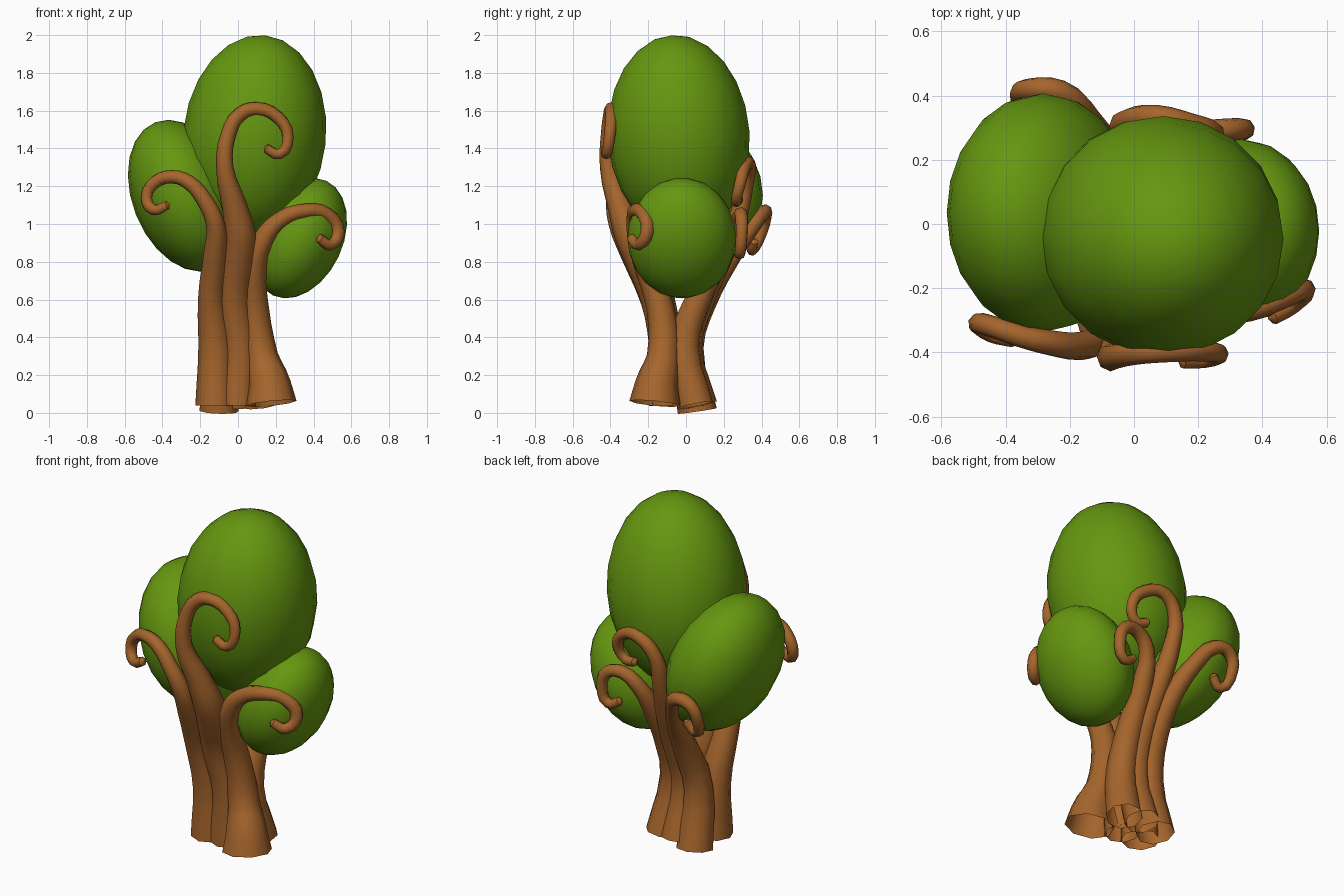
import bpy, math
from mathutils import Vector


def material(name, rgb):
    m = bpy.data.materials.new(name)
    m.diffuse_color = (*rgb, 1)
    return m


GREEN = material("leaf_green", (0.13, 0.31, 0.005))
BROWN = material("bark_brown", (0.38, 0.13, 0.025))


def crown(name, centre, radii, lean, tip=0):
    """Smooth egg-shaped foliage, leaning sideways and forwards by some degrees."""
    bpy.ops.mesh.primitive_uv_sphere_add(segments=20, ring_count=12, location=centre,
                                         rotation=(math.radians(tip), math.radians(lean), 0))
    ob = bpy.context.object
    ob.name = name
    ob.scale = radii
    ob.data.materials.append(GREEN)
    bpy.ops.object.shade_smooth()


def branch(name, pts):
    """Tapered tube through (x, y, z, radius) points, open at the foot."""
    tip = Vector(pts[-1][:3])
    ahead = (tip - Vector(pts[-2][:3])).normalized() * 0.014
    pts = pts + [(*(tip + ahead), 0.002)]
    cu = bpy.data.curves.new(name, 'CURVE')
    cu.dimensions = '3D'
    cu.bevel_depth = 1.06
    cu.bevel_resolution = 2
    cu.resolution_u = 3
    sp = cu.splines.new('BEZIER')
    sp.bezier_points.add(len(pts) - 1)
    for bp, (x, y, z, r) in zip(sp.bezier_points, pts):
        bp.co = (x, y, z)
        bp.radius = r
        bp.handle_left_type = bp.handle_right_type = 'AUTO'
    ob = bpy.data.objects.new(name, cu)
    bpy.context.collection.objects.link(ob)
    bpy.ops.object.select_all(action='DESELECT')
    ob.select_set(True)
    bpy.context.view_layer.objects.active = ob
    bpy.ops.object.convert(target='MESH')
    ob = bpy.context.object
    ob.data.materials.clear()
    ob.data.materials.append(BROWN)
    bpy.ops.object.shade_smooth_by_angle(angle=math.radians(50))


# Foliage
crown("crown_top", (0.088, -0.038, 1.465), (0.378, 0.375, 0.538), 6, 4)
crown("crown_left", (-0.285, 0.035, 1.15), (0.275, 0.372, 0.418), -21.5)
crown("crown_right", (0.327, -0.022, 0.925), (0.228, 0.288, 0.335), 25)

# Front branches
branch("branch_front_middle", [
    (0.00, -0.10, 0.04, .09), (0.01, -0.11, 0.35, .08), (-0.02, -0.15, 0.60, .085),
    (0.00, -0.23, 0.80, .085), (0.01, -0.30, 0.95, .078), (-0.02, -0.35, 1.10, .063),
    (-0.07, -0.41, 1.30, .043), (-0.05, -0.41, 1.48, .038), (0.01, -0.40, 1.58, .036),
    (0.10, -0.395, 1.61, .034), (0.21, -0.395, 1.565, .031), (0.265, -0.405, 1.46, .028),
    (0.22, -0.42, 1.37, .027), (0.15, -0.425, 1.40, .024)])
branch("branch_front_left", [
    (-0.12, -0.09, 0.04, .10), (-0.12, -0.10, 0.35, .085), (-0.14, -0.17, 0.60, .068),
    (-0.12, -0.29, 0.85, .058), (-0.12, -0.36, 1.00, .047), (-0.18, -0.38, 1.13, .041),
    (-0.26, -0.37, 1.22, .037), (-0.35, -0.35, 1.25, .033), (-0.44, -0.32, 1.22, .032),
    (-0.485, -0.31, 1.14, .03), (-0.445, -0.34, 1.075, .028), (-0.375, -0.36, 1.10, .024)])
branch("branch_front_right", [
    (0.175, -0.165, 0.05, .128), (0.165, -0.155, 0.15, .108), (0.125, -0.12, 0.30, .082),
    (0.09, -0.135, 0.55, .07), (0.085, -0.20, 0.75, .062), (0.125, -0.25, 0.90, .054),
    (0.22, -0.27, 1.02, .043), (0.36, -0.265, 1.07, .037), (0.47, -0.225, 1.05, .035),
    (0.53, -0.205, 0.96, .034), (0.49, -0.25, 0.89, .03), (0.43, -0.29, 0.925, .024)])

# Back branches
branch("branch_back_left", [
    (-0.10, 0.06, 0.01, .10), (-0.09, 0.01, 0.35, .08), (-0.07, 0.10, 0.60, .066),
    (-0.09, 0.22, 0.80, .053), (-0.15, 0.33, 0.96, .043), (-0.23, 0.41, 1.06, .037),
    (-0.32, 0.42, 1.05, .033), (-0.355, 0.40, 0.96, .03), (-0.31, 0.35, 0.86, .027),
    (-0.255, 0.36, 0.91, .024)])
branch("branch_back_middle", [
    (0.00, 0.07, 0.04, .09), (0.00, 0.00, 0.35, .08), (0.01, 0.08, 0.60, .068),
    (-0.01, 0.20, 0.85, .056), (-0.03, 0.28, 1.05, .045), (-0.02, 0.32, 1.22, .037),
    (0.07, 0.335, 1.315, .034), (0.18, 0.31, 1.30, .032), (0.25, 0.285, 1.21, .03),
    (0.21, 0.265, 1.12, .027), (0.14, 0.28, 1.13, .023)])
branch("branch_back_right", [
    (0.11, 0.05, 0.04, .095), (0.08, -0.01, 0.35, .08), (0.08, 0.065, 0.60, .068),
    (0.09, 0.18, 0.82, .053), (0.13, 0.26, 0.98, .04), (0.22, 0.285, 1.05, .035),
    (0.31, 0.295, 1.03, .033), (0.345, 0.295, 0.94, .03), (0.31, 0.285, 0.84, .027),
    (0.24, 0.28, 0.87, .023)])
